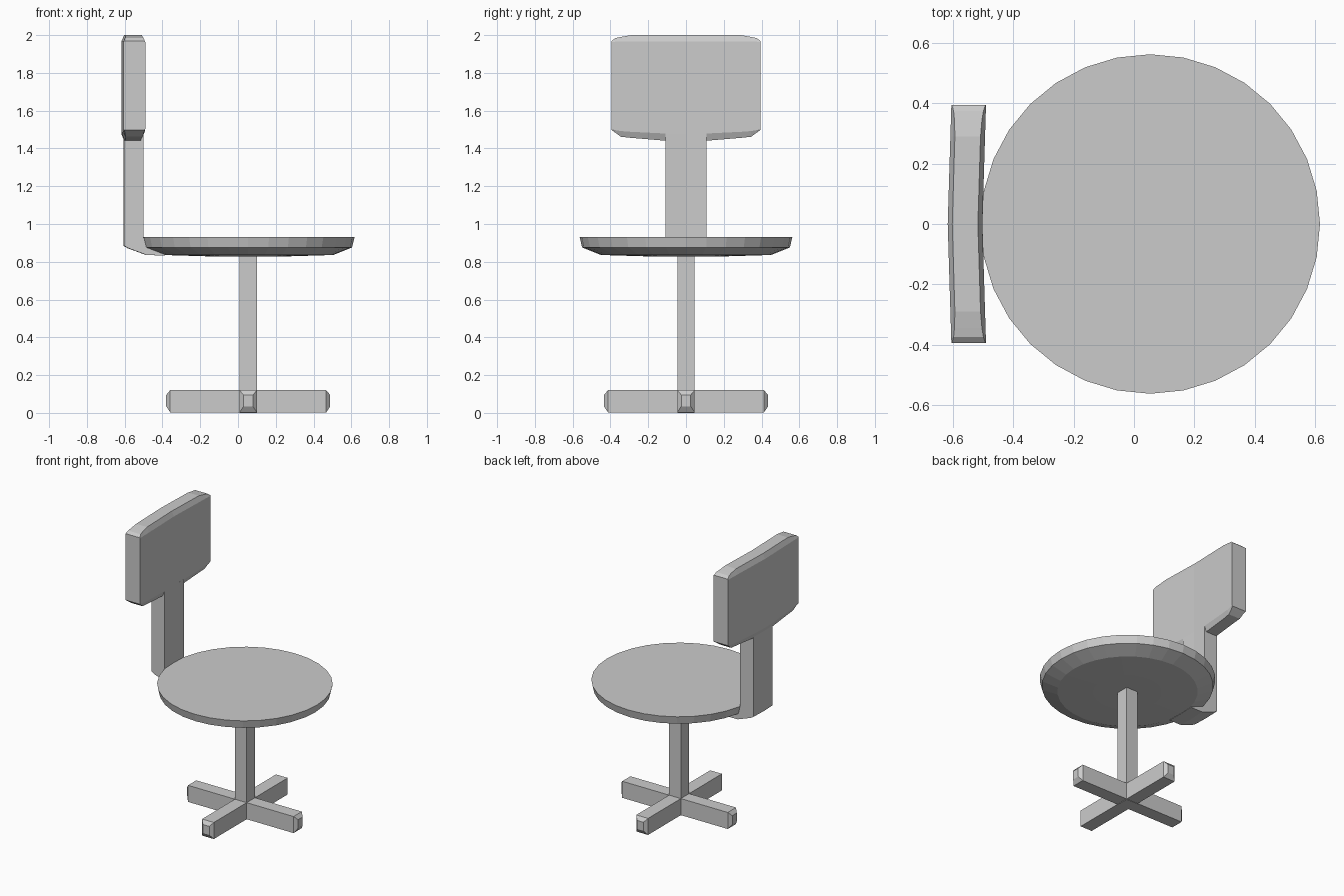
import bpy
from math import cos, sin, tau

if "Cube" in bpy.data.objects:
    bpy.data.objects.remove(bpy.data.objects["Cube"])

CX = 0.054  # axis of seat and base


def add_mesh(name, verts, faces):
    me = bpy.data.meshes.new(name)
    me.from_pydata(verts, [], faces)
    me.validate()
    ob = bpy.data.objects.new(name, me)
    bpy.context.collection.objects.link(ob)
    return ob


def loft(name, rings):
    """Skin equal-length closed rings and cap both ends."""
    n = len(rings[0])
    verts = [p for r in rings for p in r]
    faces = [(i * n + j, i * n + (j + 1) % n, (i + 1) * n + (j + 1) % n, (i + 1) * n + j)
             for i in range(len(rings) - 1) for j in range(n)]
    faces.append(tuple(reversed(range(n))))
    faces.append(tuple(range((len(rings) - 1) * n, len(rings) * n)))
    return add_mesh(name, verts, faces)


# Round seat with a chamfered underside
seat_profile = [(0.22, 0.829), (0.45, 0.836), (0.55, 0.876), (0.563, 0.931)]
loft("seat", [[(CX + r * cos(tau * k / 32), r * sin(tau * k / 32), z) for k in range(32)]
              for r, z in seat_profile])


# Square central post
def square(h, z):
    return [(CX + sx * h, sy * h, z) for sx, sy in ((-1, -1), (1, -1), (1, 1), (-1, 1))]


loft("post", [square(0.046, 0.06), square(0.046, 0.832)])

# Four feet with tapered tips, from the centre outwards
foot_sections = [(0.046, 0.046, 0.003, 0.12), (0.413, 0.046, 0.003, 0.12),
                 (0.434, 0.025, 0.034, 0.095)]
for q in range(4):
    c, s = cos(tau * q / 4), sin(tau * q / 4)
    rings = []
    for d, w, z0, z1 in foot_sections:
        rings.append([(CX + d * c - t * s, d * s + t * c, z)
                      for t, z in ((-w, z0), (w, z0), (w, z1), (-w, z1))])
    loft("foot_%d" % (q + 1), rings)
loft("foot_hub", [square(0.046, 0.0), square(0.046, 0.12)])

# Back support: bent flat bar running under the seat, slightly bowed
stem_profile = [(-0.607, 1.48), (-0.607, 0.885), (-0.585, 0.872), (-0.485, 0.835),
                (-0.39, 0.834), (-0.39, 0.90), (-0.503, 0.925), (-0.503, 1.48)]
stem_rings = []
for y, dx in ((-0.108, 0.004), (0, 0), (0.108, 0.004)):
    stem_rings.append([(x + dx, y, z) for x, z in reversed(stem_profile)])
loft("back_support", stem_rings)

# Bowed backrest: (y, bottom, bottom shoulder, top shoulder, top, edge inset)
half = [(0.0, 1.440, 1.478, 1.965, 2.0, 0.015),
        (0.11, 1.441, 1.479, 1.965, 2.0, 0.015),
        (0.29, 1.456, 1.488, 1.965, 2.0, 0.015),
        (0.345, 1.462, 1.492, 1.965, 1.990, 0.012),
        (0.375, 1.484, 1.497, 1.965, 1.984, 0.008),
        (0.394, 1.498, 1.502, 1.963, 1.968, 0.002)]
columns = [(-c[0],) + c[1:] for c in reversed(half[1:])] + half
back_rings = []
for y, b, bs, ts, t, e in columns:
    bow = 0.012 * abs(y) / 0.394
    x0, x1 = -0.618 + bow, -0.503 + bow
    back_rings.append([(x0 + e, y, b), (x0, y, bs), (x0, y, ts), (x0 + e, y, t),
                       (x1 - e, y, t), (x1, y, ts), (x1, y, bs), (x1 - e, y, b)])
loft("backrest", back_rings)

# Consistent outward normals
import bmesh
for ob in bpy.context.collection.objects:
    bm = bmesh.new()
    bm.from_mesh(ob.data)
    bmesh.ops.recalc_face_normals(bm, faces=bm.faces)
    bm.to_mesh(ob.data)
    bm.free()
